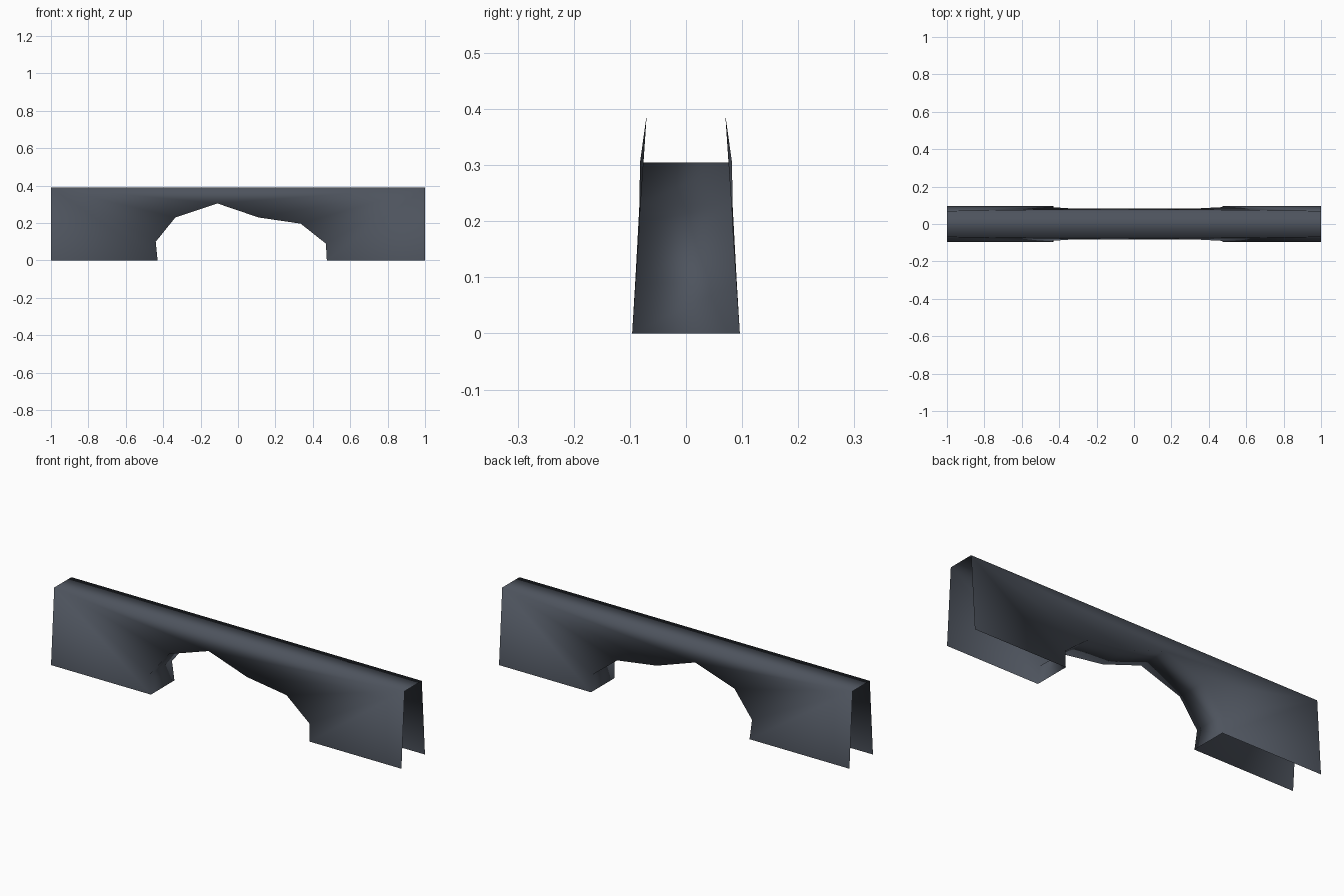
import bpy, bmesh

if "Cube" in bpy.data.objects:
    bpy.data.objects.remove(bpy.data.objects["Cube"])

# One dark slate colour
mat = bpy.data.materials.new("dark_slate")
mat.diffuse_color = (0.075, 0.087, 0.11, 1)
mat.use_nodes = True
mat.node_tree.nodes["Principled BSDF"].inputs["Base Color"].default_value = mat.diffuse_color

H = 0.39
# Arch outline, left to right: x, z, half width
ARCH = [(-0.43, 0, 0.096), (-0.44, 0.10, 0.09), (-0.335, 0.23, 0.083),
        (-0.11, 0.305, 0.082), (0.11, 0.23, 0.083), (0.335, 0.197, 0.083),
        (0.47, 0.09, 0.09), (0.475, 0, 0.096)]
PEAK = 3

bm = bmesh.new()


def side_wall(s):
    """Leaning wall on side s (-1 front, 1 back), fanned from the top corners."""
    tl, tr = (bm.verts.new((x, s * 0.07, H)) for x in (-1, 1))
    bl, br = (bm.verts.new((x, s * 0.096, 0)) for x in (-1, 1))
    arch = [bm.verts.new((x, s * w, z)) for x, z, w in ARCH]
    left = [bl] + arch[:PEAK + 1]
    right = arch[PEAK:] + [br]
    tris = [(tl, a, b) for a, b in zip(left, left[1:])]
    tris += [(tl, arch[PEAK], tr)]
    tris += [(tr, a, b) for a, b in zip(right, right[1:])]
    for t in tris:
        bm.faces.new(t if s < 0 else t[::-1])
    return tl, tr, arch


fl, fr, front = side_wall(-1)
kl, kr, back = side_wall(1)

# Flat top deck; ends and foot bottoms stay open
bm.faces.new((fl, fr, kr, kl))

# Underside of the arch
for i in range(len(ARCH) - 1):
    bm.faces.new((front[i + 1], front[i], back[i], back[i + 1]))

for f in bm.faces:
    f.smooth = True

mesh = bpy.data.meshes.new("arch_bridge_shell")
bm.to_mesh(mesh)
bm.free()
mesh.materials.append(mat)
obj = bpy.data.objects.new("arch_bridge_shell", mesh)
bpy.context.collection.objects.link(obj)
